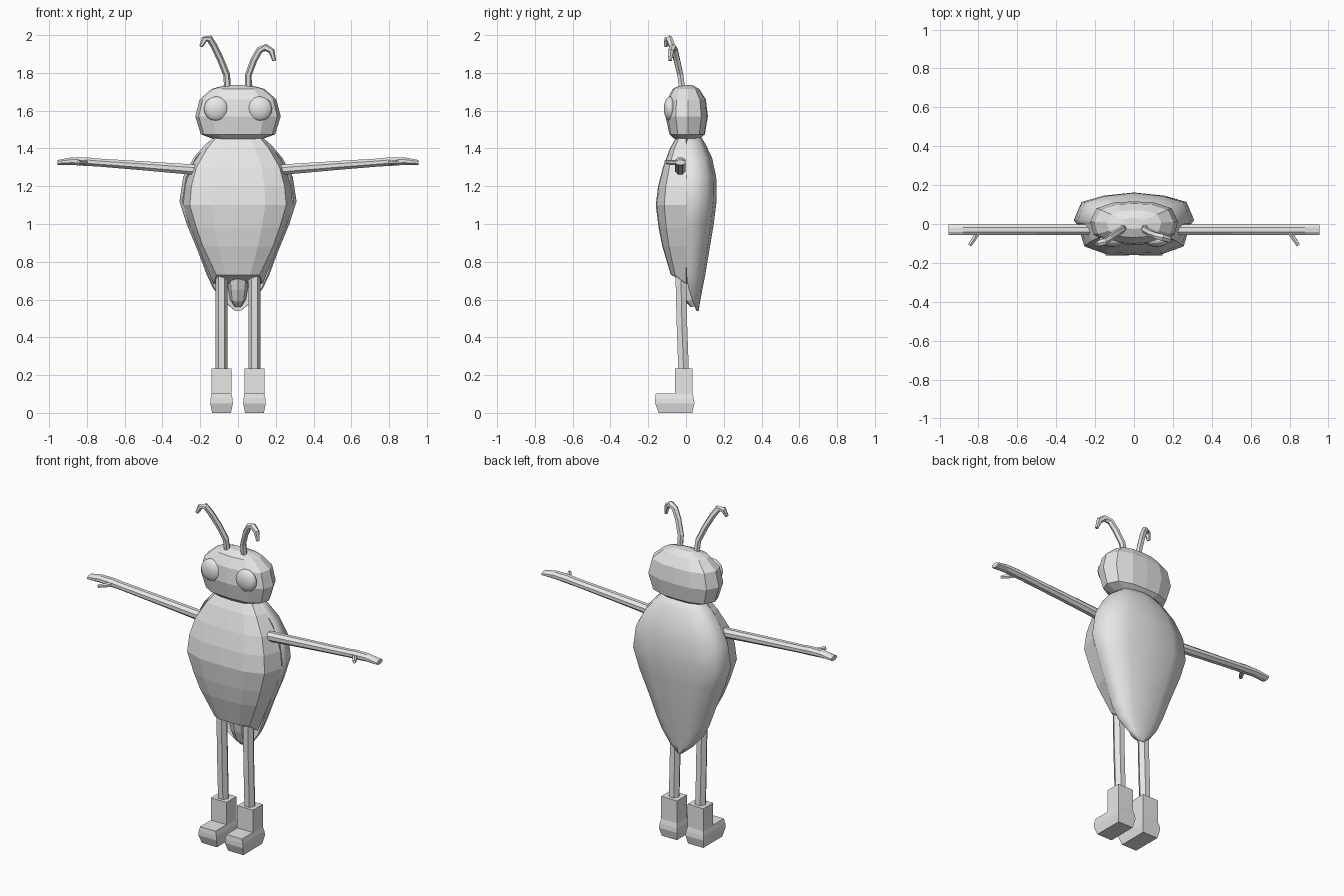
import bpy, bmesh, math
from mathutils import Vector

if "Cube" in bpy.data.objects:
    bpy.data.objects.remove(bpy.data.objects["Cube"])

grey = bpy.data.materials.new("plain_grey")
grey.diffuse_color = (0.8, 0.8, 0.8, 1)
grey.use_nodes = True
grey.node_tree.nodes["Principled BSDF"].inputs["Base Color"].default_value = grey.diffuse_color


def finish(name, bm, smooth=None):
    bmesh.ops.recalc_face_normals(bm, faces=bm.faces)
    me = bpy.data.meshes.new(name)
    bm.to_mesh(me)
    bm.free()
    me.materials.append(grey)
    ob = bpy.data.objects.new(name, me)
    bpy.context.collection.objects.link(ob)
    if smooth:
        bpy.ops.object.select_all(action='DESELECT')
        ob.select_set(True)
        bpy.context.view_layer.objects.active = ob
        bpy.ops.object.shade_smooth_by_angle(angle=math.radians(smooth))
    return ob


def loft(name, rings, smooth=None):
    """Skin a list of equal-length point rings and cap both ends."""
    bm = bmesh.new()
    vs = [[bm.verts.new(p) for p in r] for r in rings]
    n = len(vs[0])
    for a, b in zip(vs, vs[1:]):
        for i in range(n):
            bm.faces.new((a[i], a[(i + 1) % n], b[(i + 1) % n], b[i]))
    bm.faces.new(vs[0])
    bm.faces.new(vs[-1])
    return finish(name, bm, smooth)


def tube(name, path, radii, sides=6, smooth=None):
    """Tapered tube along a path."""
    pts = [Vector(p) for p in path]
    rings = []
    for i, p in enumerate(pts):
        t = (pts[min(i + 1, len(pts) - 1)] - pts[max(i - 1, 0)]).normalized()
        u = t.cross(Vector((0, 1, 0))).normalized()
        v = t.cross(u)
        rings.append([p + radii[i] * (u * math.cos(a) + v * math.sin(a))
                      for a in [2 * math.pi * k / sides for k in range(sides)]])
    return loft(name, rings, smooth)


def mirrored(half):
    """Close a half section (centre, sides, centre) across x = 0."""
    return half + [(-x, y, z) for x, y, z in reversed(half[1:-1])]


# Faceted belly: height, half width, front depth
belly = [(1.47, .12, .045), (1.40, .185, .085), (1.30, .25, .122), (1.20, .28, .148),
         (1.10, .29, .16), (0.98, .25, .145), (0.88, .21, .125), (0.73, .13, .08)]
rings = [mirrored([(0, -d, z), (.5 * w, -.97 * d, z), (.88 * w, -.72 * d, z),
                   (w, 0, z - (.045 if z < .75 else 0)),
                   (0, .03, z - (.045 if z < .75 else 0))])
         for z, w, d in belly]
loft("belly", rings)

# Smooth wing case on the back: height, half width, front y, back y
case = [(1.47, .11, .01, .075), (1.42, .175, 0, .105), (1.35, .235, 0, .138),
        (1.25, .29, 0, .16), (1.12, .31, 0, .162), (1.0, .272, 0, .147),
        (0.85, .21, 0, .122), (0.73, .165, .002, .102), (0.66, .132, .012, .088),
        (0.59, .075, .035, .075), (0.54, .015, .055, .067)]
rings = []
for z, w, f, b in case:
    t = b - f
    rings.append(mirrored([(0, b, z), (.5 * w, f + .9 * t, z), (.87 * w, f + .7 * t, z),
                           (w, f + .12 * t, z), (.95 * w, f, z),
                           (.8 * w, f + .25 * t, z), (0, f + .5 * t, z)]))
loft("wing_case", rings, 75)

# Rounded tail end between the legs
tube("tail", [(0, .01, .74), (0, .02, .66), (0, .035, .6), (0, .045, .565)],
     [.06, .052, .042, .02], 8)

# Faceted head: height, half width, front y, back y
head = [(1.45, .13, -.06, .07), (1.475, .197, -.088, .10), (1.57, .226, -.108, .116),
        (1.66, .203, -.10, .105), (1.715, .14, -.07, .07), (1.737, .06, -.025, .03)]
rings = [mirrored([(0, f, z), (.6 * w, .9 * f, z), (.92 * w, .5 * f, z),
                   (w, .1 * b, z), (.85 * w, .7 * b, z), (.45 * w, .96 * b, z), (0, b, z)])
         for z, w, f, b in head]
loft("head", rings)

for s, side in ((-1, "left"), (1, "right")):
    # Eye: flattened smooth sphere
    bm = bmesh.new()
    bmesh.ops.create_uvsphere(bm, u_segments=24, v_segments=12, radius=.065)
    for v in bm.verts:
        v.co = (v.co.x + s * .115, v.co.y * .5 - .085, v.co.z + 1.61)
    finish(side + "_eye", bm, 60)

    # Arm with a pointed hand, then thumb; y values give the flat depth
    arm = [(.20, 1.285, .028), (.50, 1.308, .024), (.75, 1.326, .021),
           (.80, 1.33, .023), (.88, 1.333, .02), (.955, 1.326, .013)]
    rings = []
    for x, z, h in arm:
        rings.append([(s * x, -.03 + .027 * cy, z + h * cz) for cy, cz in
                      ((-1, -.4), (-1, .4), (-.4, 1), (.4, 1), (1, .4), (1, -.4),
                       (.4, -1), (-.4, -1))])
    loft(side + "_arm", rings)
    tube(side + "_thumb", [(s * .80, -.04, 1.326), (s * .825, -.08, 1.326),
                           (s * .845, -.11, 1.328)], [.014, .013, .01], 6)

    # Leg
    tube(side + "_leg", [(s * .087, -.028, .76), (s * .087, -.022, .48),
                         (s * .087, -.012, .2)], [.033, .032, .032], 6)

    # Boot: foot block with bulging sides, and square shaft
    for part, levels in (("foot", ((0, .05, -.145, .033), (.05, .06, -.163, .045),
                                   (.075, .058, -.163, .042), (.102, .051, -.16, .035))),
                         ("boot_shaft", ((.06, .052, -.058, .035),
                                         (.235, .052, -.058, .035)))):
        loft(side + "_" + part,
             [[(s * .087 - w, f, z), (s * .087 + w, f, z),
               (s * .087 + w, b, z), (s * .087 - w, b, z)] for z, w, f, b in levels])

# Curled antennae, differing left and right
left = [(-.055, -.02, 1.71), (-.06, -.03, 1.79), (-.092, -.05, 1.87), (-.128, -.075, 1.945),
        (-.152, -.09, 1.982), (-.178, -.1, 1.978), (-.195, -.108, 1.94)]
right = [(.055, -.02, 1.71), (.055, -.03, 1.79), (.085, -.048, 1.87), (.115, -.06, 1.922),
         (.148, -.07, 1.935), (.178, -.08, 1.915), (.192, -.085, 1.865)]
for name, path in (("left_antenna", left), ("right_antenna", right)):
    tube(name, path, [.018, .018, .018, .018, .019, .017, .01], 6)
